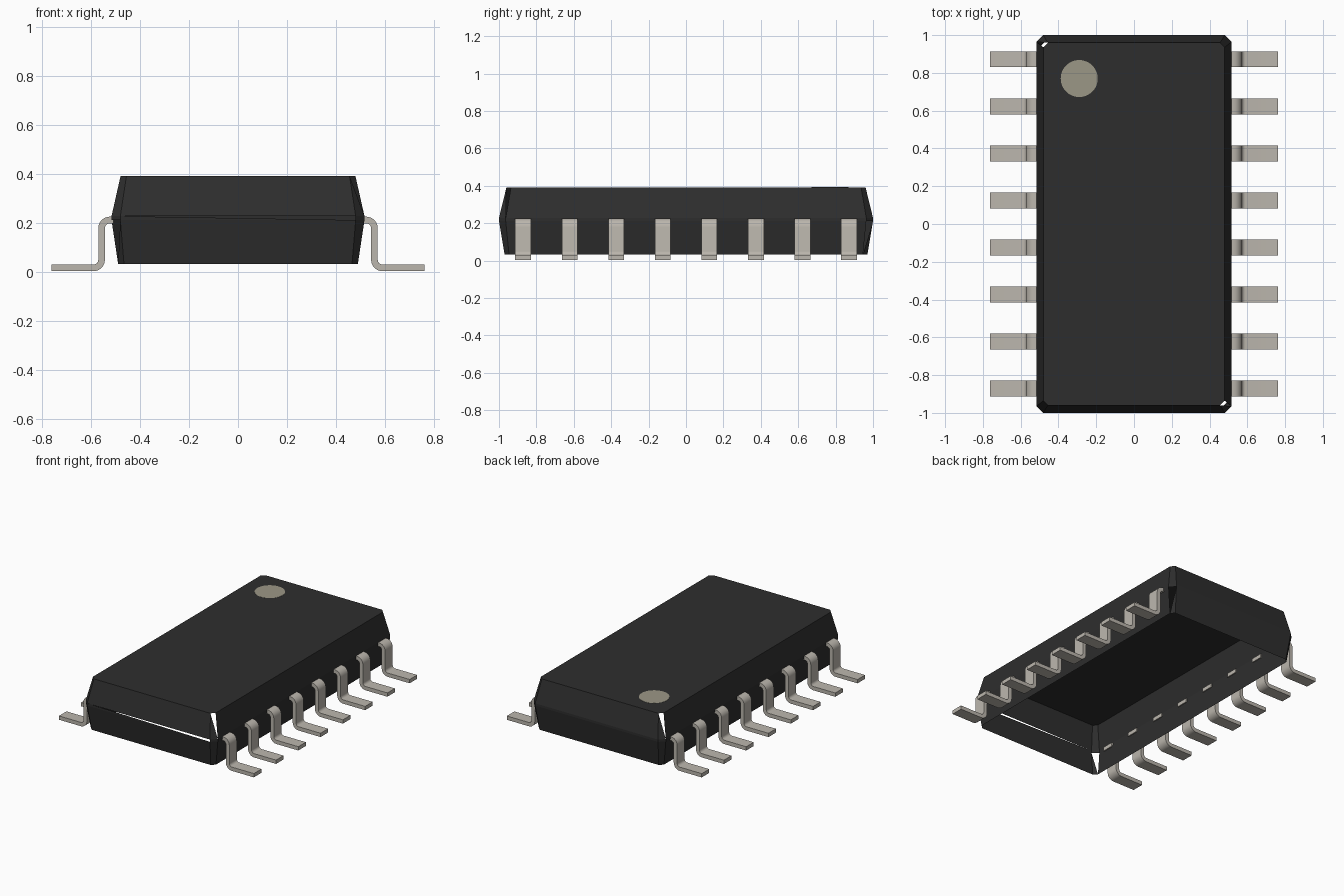
import bpy, bmesh, math
from mathutils import Vector

cube = bpy.data.objects.get("Cube")
if cube:
    bpy.data.objects.remove(cube, do_unlink=True)


def material(name, rgb):
    mat = bpy.data.materials.new(name)
    mat.use_nodes = True
    mat.diffuse_color = (*rgb, 1)
    mat.node_tree.nodes["Principled BSDF"].inputs["Base Color"].default_value = (*rgb, 1)
    return mat


black = material("black plastic", (0.027, 0.027, 0.027))
metal = material("tinned metal", (0.50, 0.47, 0.42))
beige = material("beige marking", (0.33, 0.31, 0.24))


def make_object(name, bm, mat):
    mesh = bpy.data.meshes.new(name)
    bm.to_mesh(mesh)
    bm.free()
    mesh.materials.append(mat)
    obj = bpy.data.objects.new(name, mesh)
    bpy.context.collection.objects.link(obj)
    return obj


# Body: chamfered shell, open underneath, stacked from four rings
def ring(bm, hx, hy, c, z):
    points = [(hx - c, -hy), (hx, c - hy), (hx, hy - c), (hx - c, hy)]
    points += [(-x, -y) for x, y in points]
    return [bm.verts.new((x, y, z)) for x, y in points]


bm = bmesh.new()
rings = [ring(bm, 0.49, 0.97, 0.024, 0.033),
         ring(bm, 0.517, 1.0, 0.036, 0.212),
         ring(bm, 0.517, 1.0, 0.036, 0.228),
         ring(bm, 0.48, 0.96, 0.024, 0.392)]

# Half-open panels at the corners and the seam: which upper point is kept
half_open = {(2, 0): 0, (2, 4): 0, (0, 2): 1, (0, 6): 1, (1, 7): 0}
for band in range(3):
    low, high = rings[band], rings[band + 1]
    for i in range(8):
        j = (i + 1) % 8
        if (band, i) in half_open:
            kept = high[j] if half_open[band, i] else high[i]
            bm.faces.new((low[i], low[j], kept))
        else:
            bm.faces.new((low[i], low[j], high[j], high[i]))
bm.faces.new(rings[3])
make_object("body", bm, black)

# Pin one marking: thin disc on the top face
bm = bmesh.new()
bmesh.ops.create_cone(bm, cap_ends=True, segments=48, radius1=0.098, radius2=0.098, depth=0.002)
bmesh.ops.translate(bm, verts=bm.verts, vec=(-0.29, 0.77, 0.392))
make_object("pin_one_mark", bm, beige)


# Leads: gull-wing strip profile, thickened between two offset curves
def bend(cx, cz, radius, start, end, steps=6):
    angles = [math.radians(start + (end - start) * k / steps) for k in range(steps + 1)]
    return [(cx + radius * math.cos(a), cz + radius * math.sin(a)) for a in angles]


THICK, INNER = 0.027, 0.02
OUTER = INNER + THICK
TOP_Z, OUT_X, TOE_X = 0.226, 0.571, 0.763
upper_c = (OUT_X - OUTER, TOP_Z - OUTER)
lower_c = (OUT_X + INNER, 0.003 + OUTER)
outside = ([(0.508, TOP_Z)] + bend(*upper_c, OUTER, 90, 0)
           + bend(*lower_c, INNER, 180, 270) + [(TOE_X, 0.003 + THICK)])
inside = ([(0.508, TOP_Z - THICK)] + bend(*upper_c, INNER, 90, 0)
          + bend(*lower_c, OUTER, 180, 270) + [(TOE_X, 0.003)])


def make_lead(name, side, y):
    bm = bmesh.new()
    half = 0.042
    sections = []
    for (xo, zo), (xi, zi) in zip(outside, inside):
        corners = ((xo, -half, zo), (xo, half, zo), (xi, half, zi), (xi, -half, zi))
        sections.append([bm.verts.new((side * cx, y + cy, cz)) for cx, cy, cz in corners])
    for a, b in zip(sections, sections[1:]):
        for i in range(4):
            j = (i + 1) % 4
            bm.faces.new((a[i], a[j], b[j], b[i]))
    bm.faces.new(sections[0])
    bm.faces.new(sections[-1])
    bmesh.ops.recalc_face_normals(bm, faces=bm.faces)
    return make_object(name, bm, metal)


leads = []
for side, label in ((1, "left"), (-1, "right")):
    for n in range(8):
        leads.append(make_lead(f"{label}_lead_{n + 1}", side, 0.872 - n * 0.249))

bpy.ops.object.select_all(action="DESELECT")
for lead in leads:
    lead.select_set(True)
bpy.context.view_layer.objects.active = leads[0]
bpy.ops.object.shade_smooth_by_angle(angle=math.radians(35))
